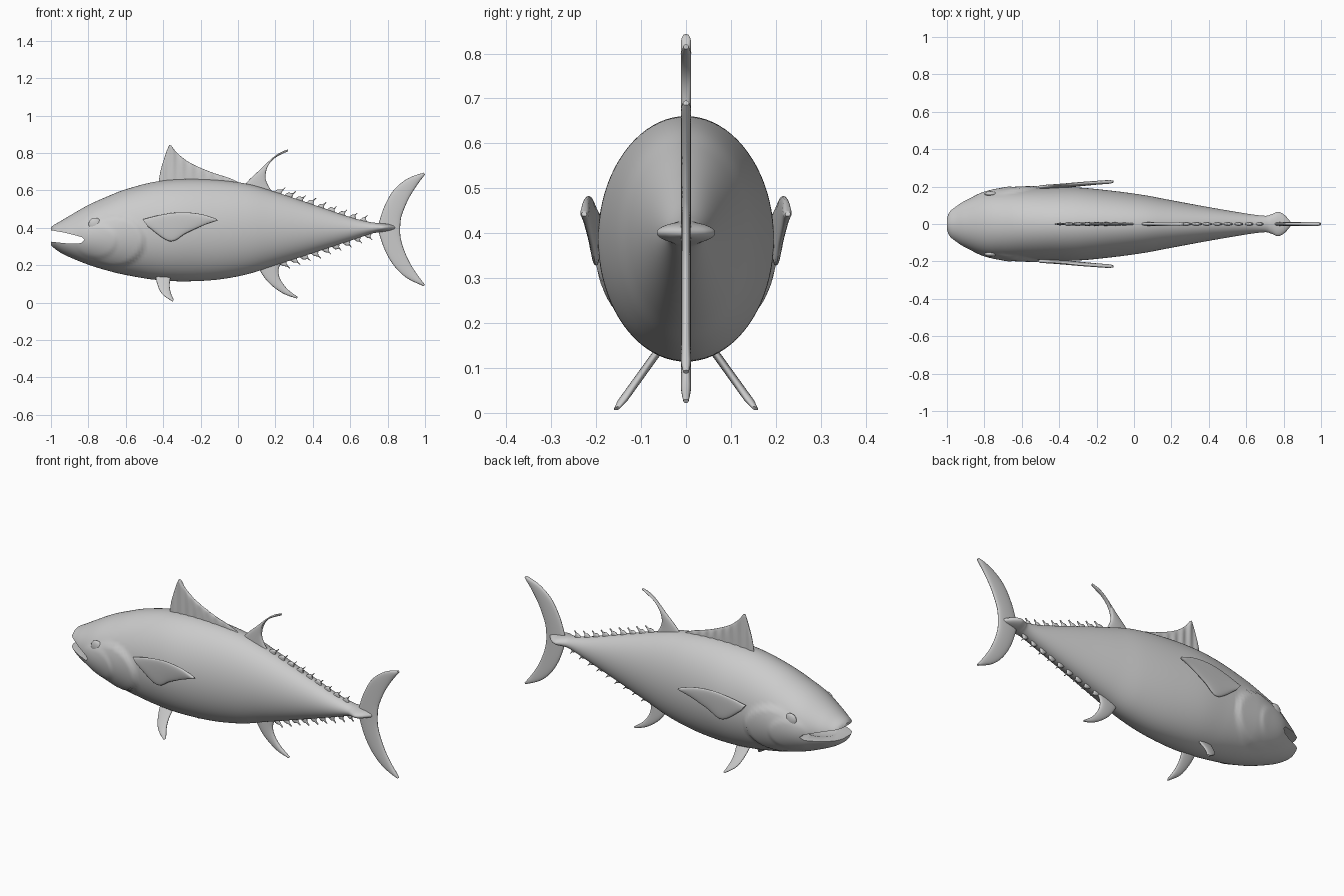
import bpy, bmesh, math

if "Cube" in bpy.data.objects:
    bpy.data.objects.remove(bpy.data.objects["Cube"])


def smooth(pts, per):
    """Catmull-Rom samples through points of any dimension."""
    out, n = [], len(pts)
    for i in range(n - 1):
        a, b, c, d = pts[max(i - 1, 0)], pts[i], pts[i + 1], pts[min(i + 2, n - 1)]
        for k in range(per):
            t = k / per
            out.append([0.5 * (2 * q + (r - p) * t + (2 * p - 5 * q + 4 * r - s) * t * t
                               + (3 * q - p - 3 * r + s) * t ** 3)
                        for p, q, r, s in zip(a, b, c, d)])
    return out + [list(pts[-1])]


def finish(ob, angle=40):
    bpy.ops.object.select_all(action='DESELECT')
    ob.select_set(True)
    bpy.context.view_layer.objects.active = ob
    bpy.ops.object.shade_smooth_by_angle(angle=math.radians(angle))


def loft(name, rings):
    """Skin a list of equal closed rings and cap both ends."""
    bm = bmesh.new()
    vs = [[bm.verts.new(p) for p in ring] for ring in rings]
    n = len(rings[0])
    for a, b in zip(vs, vs[1:]):
        for i in range(n):
            j = (i + 1) % n
            bm.faces.new((a[i], a[j], b[j], b[i]))
    bm.faces.new(vs[0])
    bm.faces.new(vs[-1])
    bmesh.ops.recalc_face_normals(bm, faces=bm.faces)
    me = bpy.data.meshes.new(name)
    bm.to_mesh(me)
    bm.free()
    ob = bpy.data.objects.new(name, me)
    bpy.context.collection.objects.link(ob)
    return ob


def fin(name, lead, trail, half=0.011, place=lambda x, z: 0.0, side=1, segs=24, ripple=0.0, per=6):
    """Blade of flattened sections between a leading and a trailing edge in x-z."""
    rings = []
    for (x0, z0), (x1, z1) in zip(smooth(lead, per), smooth(trail, per)):
        th = min(half, 0.3 * math.hypot(x1 - x0, z1 - z0) + 0.003)
        ring = []
        for k in range(segs):
            a = 2 * math.pi * k / segs
            u = 0.5 - 0.5 * math.cos(a)
            x, z = x0 + (x1 - x0) * u, z0 + (z1 - z0) * u
            s = math.sin(a)
            y = th * math.copysign(abs(s) ** 0.7, s) * (1 + ripple * math.cos(x * 2 * math.pi / 0.05))
            ring.append((x, side * (place(x, z) + y), z))
        rings.append(ring)
    ob = loft(name, rings)
    finish(ob, 60)
    return ob


def ellipsoid(name, loc, scale):
    bpy.ops.mesh.primitive_uv_sphere_add(segments=32, ring_count=16, location=loc)
    ob = bpy.context.object
    ob.name = name
    ob.scale = scale
    finish(ob)
    return ob


def step(a, b, v):
    t = max(0.0, min(1.0, (v - a) / (b - a)))
    return t * t * (3 - 2 * t)


# Body: x, top z, bottom z, half width
ROWS = [(-1, .402, .308, .04), (-.985, .415, .293, .075), (-.95, .435, .268, .1),
        (-.9, .465, .243, .127), (-.8, .522, .203, .168), (-.7, .567, .172, .182), (-.6, .606, .148, .188),
        (-.45, .645, .123, .193), (-.3, .66, .114, .195), (-.12, .656, .122, .178),
        (.05, .635, .152, .155), (.2, .592, .2, .127), (.4, .525, .265, .09),
        (.6, .457, .331, .056), (.7, .432, .365, .044), (.735, .427, .373, .052),
        (.77, .424, .378, .065), (.805, .42, .384, .048), (.84, .41, .393, .008)]
SPINE = smooth(ROWS, 10)


def section(x):
    return min(SPINE, key=lambda r: abs(r[0] - x))


def gill_bump(x, z):
    r = math.hypot((x + .66) / .162, (z - .33) / .138)
    plate = .013 * (1 - step(.9, 1.02, r)) * step(-.82, -.62, x)
    r2 = math.hypot((x + .76) / .12, (z - .33) / .1)
    return plate + .005 * (1 - step(.8, 1.02, r2)) * step(-.9, -.8, x)


rings = []
for x, top, bot, w in SPINE:
    ring = []
    for k in range(80):
        a = 2 * math.pi * k / 80
        c = math.cos(a)
        z = (top + bot) / 2 + (top - bot) / 2 * math.sin(a)
        ring.append((x, w * c + gill_bump(x, z) * max(-1, min(1, c * 4)), z))
    rings.append(ring)
body = loft("body", rings)

# Mouth opening: wedge plus inner cavity
GAP = [(-1.1, .405), (-1.0, .387), (-.93, .375), (-.87, .36), (-.835, .35), (-.82, .335),
       (-.84, .318), (-.9, .315), (-1.0, .326), (-1.1, .33)]
wedge = loft("mouth_cutter", [[(x, y, z) for x, z in GAP] for y in (-.3, .3)])
cavity = ellipsoid("mouth_cavity_cutter", (-.84, 0, .338), (.11, .095, .034))
for cutter in (wedge, cavity):
    mod = body.modifiers.new("mouth", 'BOOLEAN')
    mod.operation, mod.solver, mod.object = 'DIFFERENCE', 'EXACT', cutter
    bpy.context.view_layer.objects.active = body
    bpy.ops.object.modifier_apply(modifier=mod.name)
    bpy.data.objects.remove(cutter)
finish(body, 45)

# Median fins
fin("first_dorsal_fin",
    [(-.425, .6), (-.423, .65), (-.413, .71), (-.395, .77), (-.38, .815), (-.367, .843)],
    [(.06, .61), (-.03, .66), (-.15, .7), (-.26, .75), (-.325, .8), (-.357, .84)],
    half=.009, segs=96, ripple=.3)
fin("second_dorsal_fin",
    [(.02, .61), (.06, .657), (.12, .713), (.18, .77), (.225, .802), (.268, .82)],
    [(.2, .575), (.165, .62), (.147, .67), (.16, .73), (.2, .775), (.268, .81)])
fin("anal_fin",
    [(.09, .22), (.135, .143), (.18, .092), (.245, .047), (.315, .022)],
    [(.26, .24), (.22, .19), (.222, .135), (.262, .075), (.32, .03)])
fin("tail_fin",
    [(.993, .695), (.91, .665), (.835, .605), (.785, .52), (.757, .44), (.75, .4), (.757, .36),
     (.79, .27), (.84, .19), (.905, .13), (.993, .088)],
    [(1, .685), (.955, .625), (.912, .555), (.88, .48), (.87, .44), (.867, .39), (.87, .345),
     (.885, .29), (.915, .22), (.955, .155), (1, .095)])

# Finlets along both edges of the tail stalk
for i in range(9):
    x = .185 + i * .057
    for label, col, s in (("upper", 1, 1), ("lower", 2, -1)):
        if s < 0:
            x += .025
        e0, e1 = section(x)[col], section(x + .05)[col]
        k = 1 - .03 * i
        fin(f"{label}_finlet_{i + 1}",
            [(x, e0 - .012 * s), (x + .025, e0 + .008 * s), (x + .05 * k, e1 + .025 * s), (x + .066 * k, e1 + .036 * s)],
            [(x + .055, e1 - .015 * s), (x + .048, e1 + .003 * s), (x + .055 * k, e1 + .018 * s), (x + .069 * k, e1 + .033 * s)],
            half=.008, segs=12, per=3)

# Paired parts
for label, s in (("near", -1), ("far", 1)):
    fin(f"{label}_pectoral_fin",
        [(-.51, .445), (-.42, .468), (-.31, .483), (-.2, .474), (-.112, .447)],
        [(-.48, .405), (-.365, .328), (-.275, .372), (-.18, .415), (-.11, .438)],
        half=.01, side=s, place=lambda x, z: .196 + (x + .5) * .07 + (z - .4) * .08)
    fin(f"{label}_pelvic_fin",
        [(-.445, .17), (-.432, .1), (-.405, .045), (-.35, .006)],
        [(-.355, .17), (-.365, .1), (-.36, .055), (-.343, .014)],
        half=.011, side=s, place=lambda x, z: .06 + (.14 - z) * .72)
    ex, ez = -.765, .42
    _, top, bot, w = section(ex)
    ey = w * math.sqrt(1 - ((ez - (top + bot) / 2) / ((top - bot) / 2)) ** 2)
    ellipsoid(f"{label}_eye", (ex, s * (ey - .004), ez), (.034, .014, .034))
